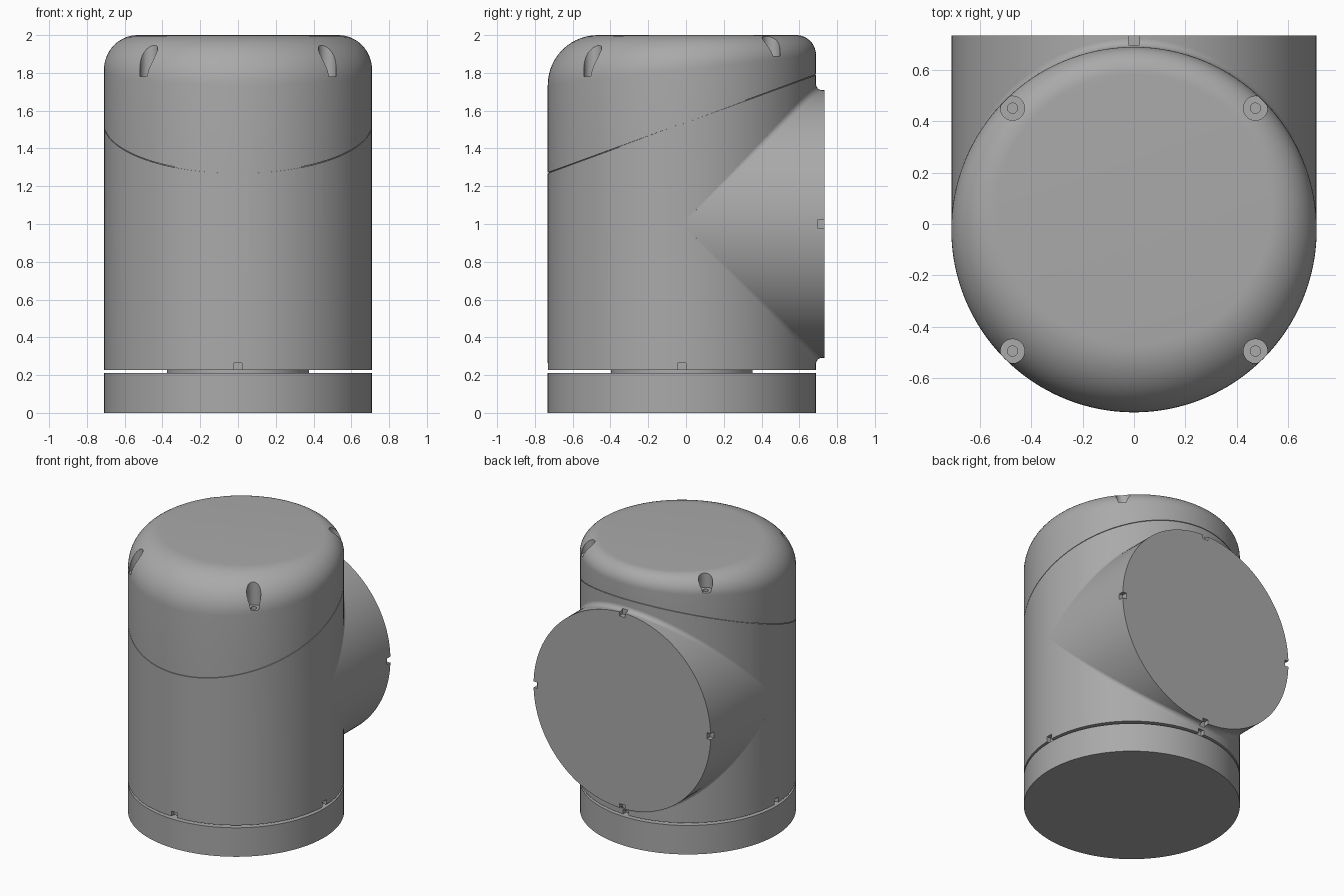
import bpy, bmesh, math
from mathutils import Vector

if "Cube" in bpy.data.objects:
    bpy.data.objects.remove(bpy.data.objects["Cube"])

Y0, R, SEG = -0.022, 0.71, 128      # body axis, radius, sides
ZC, Y_END = 1.0, 0.732              # side branch axis height and end

grey = bpy.data.materials.new("plain grey")
grey.diffuse_color = (0.4, 0.4, 0.4, 1)
grey.use_nodes = True
grey.node_tree.nodes["Principled BSDF"].inputs["Base Color"].default_value = grey.diffuse_color


def make(name, bm):
    bmesh.ops.recalc_face_normals(bm, faces=bm.faces)
    me = bpy.data.meshes.new(name)
    bm.to_mesh(me)
    bm.free()
    me.materials.append(grey)
    ob = bpy.data.objects.new(name, me)
    bpy.context.collection.objects.link(ob)
    return ob


def loft(name, rings, closed=False):
    """Skin a list of rings; cap the ends, or close the last ring to the first."""
    bm = bmesh.new()
    vs = [[bm.verts.new(p) for p in ring] for ring in rings]
    n = len(vs[0])
    pairs = list(zip(vs, vs[1:])) + ([(vs[-1], vs[0])] if closed else [])
    for a, b in pairs:
        for i in range(n):
            j = (i + 1) % n
            bm.faces.new((a[i], a[j], b[j], b[i]))
    if not closed:
        bm.faces.new(vs[0])
        bm.faces.new(vs[-1])
    return make(name, bm)


def circle(r, z):
    """Ring around the body axis; r and z may depend on the angle."""
    out = []
    for i in range(SEG):
        a = 2 * math.pi * i / SEG
        rr = r(a) if callable(r) else r
        zz = z(a) if callable(z) else z
        out.append((rr * math.cos(a), Y0 + rr * math.sin(a), zz))
    return out


def box(name, centre, size):
    bm = bmesh.new()
    bmesh.ops.create_cube(bm, size=1)
    for v in bm.verts:
        v.co = Vector([c + s * k for c, s, k in zip(centre, size, v.co)])
    return make(name, bm)


def cut(ob, cutters):
    bpy.context.view_layer.objects.active = ob
    for c in cutters:
        m = ob.modifiers.new("cut", 'BOOLEAN')
        m.operation, m.solver, m.object = 'DIFFERENCE', 'EXACT', c
        bpy.ops.object.modifier_apply(modifier=m.name)


def smooth(ob):
    bpy.ops.object.select_all(action='DESELECT')
    ob.select_set(True)
    bpy.context.view_layer.objects.active = ob
    bpy.ops.object.shade_smooth_by_angle(angle=math.radians(30))


# Base disc and the narrow spacer above it
base = loft("base", [circle(R, 0), circle(R, 0.21)])
spacer = loft("spacer", [circle(0.375, 0.2), circle(0.375, 0.24)])


# Body, with a top rounding that is wide at the front and tight at the back
def rounding(a):
    return 0.185 - 0.08 * math.sin(a)


rings = [circle(R, 0.228)]
for k in range(15):
    t = math.pi / 2 * k / 14
    rings.append(circle(lambda a: R - rounding(a) * (1 - math.cos(t)),
                        lambda a: 2 - rounding(a) * (1 - math.sin(t))))
body = loft("body", rings)

# Side branch
rings = []
for y in (Y0, Y_END):
    rings.append([(R * math.cos(2 * math.pi * i / SEG), y,
                   ZC + R * math.sin(2 * math.pi * i / SEG)) for i in range(SEG)])
branch = loft("side_branch", rings)

# Fillets between body and branch, above and below
fillets = []
FR = 0.032
for side, label in ((1, "upper"), (-1, "lower")):
    rings = []
    for i in range(49):
        p = math.radians(-84 + 168 * i / 48)
        s, c = math.sin(p), math.cos(p)
        n1, n2 = Vector((s, c, 0)), Vector((s, 0, side * c))
        axis = Vector((0, Y0, ZC))
        centre = axis + (R + FR) * Vector((s, c, side * c))
        ring = [centre - FR * n1.slerp(n2, k / 8) for k in range(9)]
        ring.append(axis + (R - 0.02) * Vector((s, c, side * c)))
        rings.append(ring)
    fillets.append(loft(label + "_fillet", rings))

# Cutters: slanted seam groove around the body
cutters_body = []


def seam(dz):
    return lambda a: 1.53 + 0.366 * R * math.sin(a) + dz


def seam_ring(r, dz):
    return circle(r, seam(dz))


cutters_body.append(loft("seam_cutter", [seam_ring(0.703, -0.002), seam_ring(0.75, -0.002),
                                         seam_ring(0.75, 0.002), seam_ring(0.703, 0.002)], True))

# Cutters: screw pockets with a small screw hole in each floor
for sx in (-1, 1):
    for sy in (-1, 1):
        floor = 1.78 if sy < 0 else 1.89
        cx, cy = 0.472 * sx, Y0 + 0.472 * sy
        out = math.atan2(sy, sx)
        # teardrop outline: round inside, pointed outwards
        outline = [(cx + 0.047 * math.cos(out + math.radians(d)),
                    cy + 0.047 * math.sin(out + math.radians(d)))
                   for d in range(45, 316, 15)]
        outline.append((cx + 0.0665 * math.cos(out), cy + 0.0665 * math.sin(out)))
        cutters_body.append(loft("pocket_cutter", [[(x, y, z) for x, y in outline]
                                                   for z in (floor, 2.1)]))
        hole = [(cx + 0.02 * math.cos(math.tau * i / 20), cy + 0.02 * math.sin(math.tau * i / 20))
                for i in range(20)]
        cutters_body.append(loft("hole_cutter", [[(x, y, z) for x, y in hole]
                                                 for z in (floor - 0.04, floor + 0.02)]))

# Cutters: four notches at the foot of the body, four at the branch rim
cutters_branch = []
for dx, dy in ((1, 0), (-1, 0), (0, 1), (0, -1)):
    wide = (0.06, 0.044) if dx else (0.044, 0.06)
    cutters_body.append(box("foot_notch_cutter", (R * dx, Y0 + R * dy, 0.24), (*wide, 0.05)))
    cutters_branch.append(box("rim_notch_cutter", (R * dx, 0.72, ZC + R * dy),
                              (wide[0], 0.05, wide[1])))

cut(body, cutters_body)
cut(branch, cutters_branch)
for f, c in zip(fillets, cutters_branch[2:]):
    cut(f, [c])
for c in cutters_body + cutters_branch:
    bpy.data.objects.remove(c)

for ob in (base, spacer, body, branch, *fillets):
    smooth(ob)
